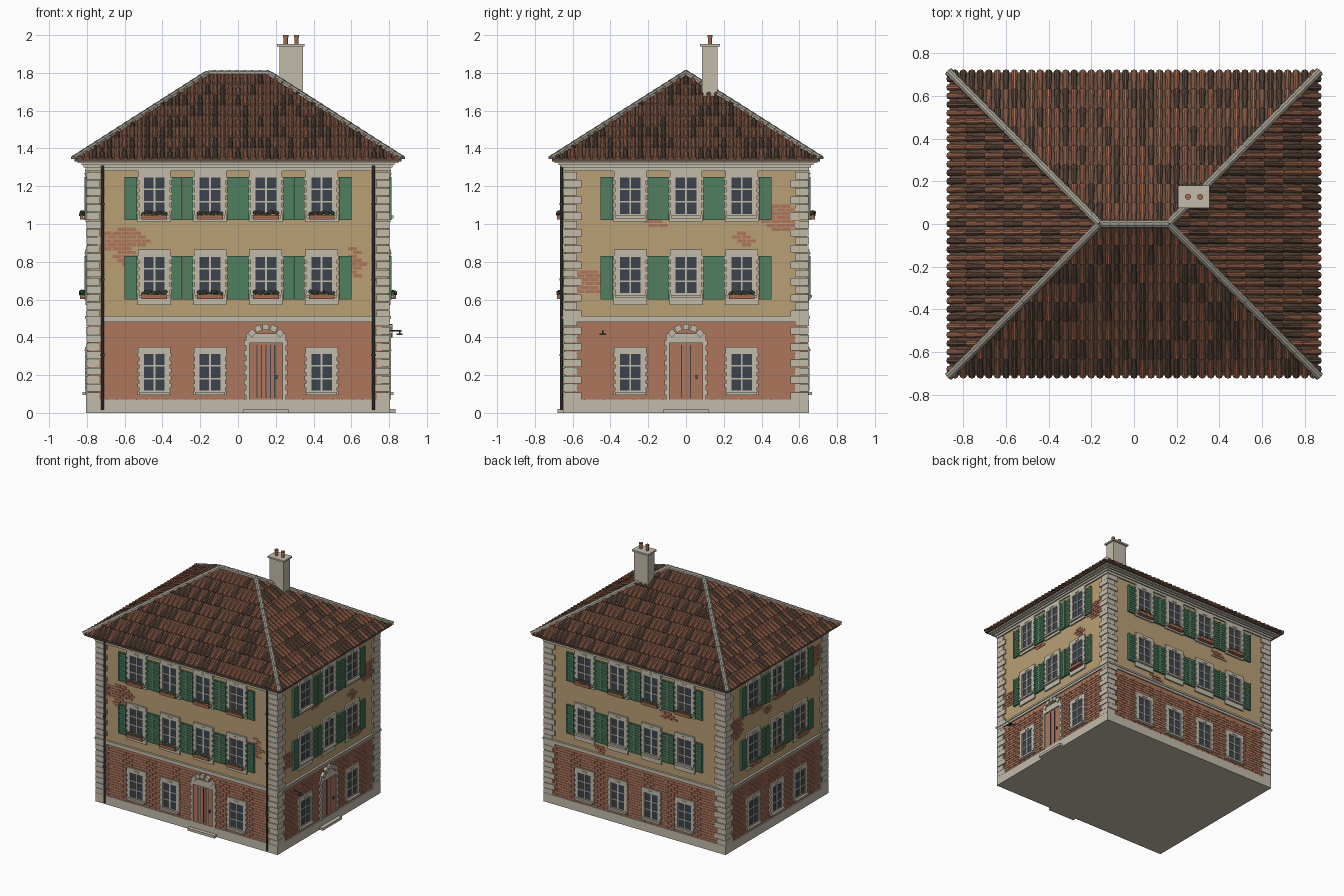
import bpy, bmesh, math, random
from mathutils import Matrix, Vector

random.seed(4)
if "Cube" in bpy.data.objects:
    bpy.data.objects.remove(bpy.data.objects["Cube"], do_unlink=True)

COLOURS = {
    "pale stone": (0.54, 0.50, 0.41), "ochre plaster": (0.49, 0.35, 0.18),
    "red brick": (0.42, 0.18, 0.11), "shutter green": (0.08, 0.21, 0.12),
    "dark glass": (0.045, 0.055, 0.075), "terracotta": (0.36, 0.14, 0.08),
    "brown tile": (0.12, 0.07, 0.048), "ridge grey": (0.36, 0.34, 0.28),
    "dark metal": (0.08, 0.075, 0.065), "flower red": (0.35, 0.03, 0.03),
}
MATS = {}
for name, rgb in COLOURS.items():
    m = bpy.data.materials.new(name)
    m.use_nodes = True
    m.diffuse_color = (*rgb, 1)
    bsdf = m.node_tree.nodes["Principled BSDF"]
    bsdf.inputs["Base Color"].default_value = (*rgb, 1)
    bsdf.inputs["Roughness"].default_value = 0.9
    MATS[name] = m

PARTS = {}
HX, HY = 0.795, 0.64           # half size of the walls
DEPTH = (HY, HX, HY, HX)       # front, left side, back, right side
WIDTH = (HX, HY, HX, HY)


def part(name, mat):
    if name not in PARTS:
        PARTS[name] = (bmesh.new(), mat)
    return PARTS[name][0]


def block(name, mat, x0, x1, y0, y1, z0, z1, mtx=Matrix()):
    size = Matrix.Diagonal((x1 - x0, y1 - y0, z1 - z0, 1))
    mid = Matrix.Translation(((x0 + x1) / 2, (y0 + y1) / 2, (z0 + z1) / 2))
    bmesh.ops.create_cube(part(name, mat), size=1, matrix=mtx @ mid @ size)


def turn(k):
    return Matrix.Rotation(k * math.pi / 2, 4, "Z")


def plate(name, mat, k, u0, u1, z0, z1, out, inn=-0.005):
    """Block on wall k, spanning u and z, standing out from the wall."""
    block(name, mat, u0, u1, -DEPTH[k] - out, -DEPTH[k] - inn, z0, z1, turn(k))


def rod(name, mat, r, p0, p1, segs=10):
    p0, p1 = Vector(p0), Vector(p1)
    d = p1 - p0
    mtx = Matrix.Translation((p0 + p1) / 2) @ d.to_track_quat("Z", "Y").to_matrix().to_4x4()
    bmesh.ops.create_cone(part(name, mat), cap_ends=True, segments=segs,
                          radius1=r, radius2=r, depth=d.length, matrix=mtx)


def barrel(bm, p0, p1, r0, r1, segs=5):
    """Half-round tile from p0 to p1, with a closed lower end."""
    side = (p1 - p0).cross(Vector((0, 0, 1))).normalized()
    up = side.cross(p1 - p0).normalized()
    rings = []
    for p, r in ((p0, r0), (p1, r1)):
        rings.append([bm.verts.new(p + side * r * math.cos(a) + up * r * math.sin(a))
                      for a in (math.pi * i / segs for i in range(segs + 1))])
    for i in range(segs):
        bm.faces.new((rings[0][i], rings[0][i + 1], rings[1][i + 1], rings[1][i]))
    bm.faces.new(rings[1])
    bm.faces.new(rings[0][::-1])


# Openings
COLS4, COLS3 = (-0.443, -0.148, 0.148, 0.443), (-0.295, 0, 0.295)
COLUMNS = (COLS4, COLS3, COLS4, COLS3)
DOORS = {0: 0.148, 1: 0.0}


def window(k, u, z0, z1, plinth):
    plate("window_glass", "dark glass", k, u - 0.062, u + 0.062, z0, z1, 0.006)
    for x in (-0.06, 0, 0.06):
        plate("window_bars", "pale stone", k, u + x - 0.005, u + x + 0.005, z0, z1, 0.011)
    for i in range(4):
        z = z0 + (z1 - z0) * i / 3
        plate("window_bars", "pale stone", k, u - 0.06, u + 0.06, z - 0.004, z + 0.004, 0.010)
    # toothed jambs, lintel and sill
    n = 10
    for s in (-1, 1):
        for i in range(n):
            h = (z1 - z0) / n
            a, b = sorted((u + s * 0.06, u + s * (0.09 if i % 2 else 0.082)))
            plate("window_surrounds", "pale stone", k, a, b, z0 + i * h, z0 + (i + 1) * h, 0.014)
    plate("window_surrounds", "pale stone", k, u - 0.086, u + 0.086, z1, z1 + 0.035, 0.014)
    plate("window_surrounds", "pale stone", k, u - 0.02, u + 0.02, z1 + 0.012, z1 + 0.02, 0.018)
    plate("window_surrounds", "pale stone", k, u - 0.088, u + 0.088, z0 - plinth, z0, 0.012)
    plate("window_sills", "pale stone", k, u - 0.08, u + 0.08, z0 - 0.02, z0 - 0.005, 0.028)


def shutter(k, u0, u1, z0, z1):
    plate("shutters", "shutter green", k, u0, u1, z0, z1, 0.012)
    for a, b in ((u0, u0 + 0.008), (u1 - 0.008, u1)):
        plate("shutters", "shutter green", k, a, b, z0, z1, 0.018)
    for i in range(12):
        z = z0 + (z1 - z0) * i / 12
        plate("shutters", "shutter green", k, u0 + 0.008, u1 - 0.008, z, z + 0.011, 0.016)


def flower_box(k, u, z):
    plate("flower_boxes", "terracotta", k, u - 0.068, u + 0.068, z, z + 0.024, 0.042)
    for i in range(13):
        red = i % 3 == 1
        name, mat = ("flowers", "flower red") if red else ("leaves", "shutter green")
        pos = Vector((u - 0.06 + 0.01 * i, -DEPTH[k] - random.uniform(0.024, 0.038),
                      z + random.uniform(0.026, 0.04)))
        bmesh.ops.create_icosphere(part(name, mat), subdivisions=1, radius=0.008 if red else 0.011,
                                   matrix=turn(k) @ Matrix.Translation(pos))


def door(k, u, slits):
    plate("doors", "red brick", k, u - 0.09, u + 0.09, 0.07, 0.37, 0.007)
    for i in range(slits):
        x = u + 0.14 * ((i + 1) / (slits + 1) - 0.5)
        plate("door_slits", "dark glass", k, x - 0.003, x + 0.003, 0.08, 0.36, 0.009)
    plate("door_handles", "dark metal", k, u + 0.05, u + 0.06, 0.18, 0.2, 0.016)
    for s in (-1, 1):
        for i in range(12):
            a, b = sorted((u + s * 0.087, u + s * (0.115 if i % 2 else 0.106)))
            plate("door_surrounds", "pale stone", k, a, b, 0.07 + i * 0.026, 0.096 + i * 0.026, 0.016)
    plate("door_surrounds", "pale stone", k, u - 0.106, u + 0.106, 0.37, 0.42, 0.016)
    # arch stones over the lintel
    for i in range(-2, 3):
        ang = i * 0.42
        at = Matrix.Translation((u + 0.1 * math.sin(ang), -DEPTH[k], 0.355 + 0.1 * math.cos(ang)))
        block("door_arches", "pale stone", -0.017, 0.017, -0.024, 0, -0.016, 0.016,
              turn(k) @ at @ Matrix.Rotation(ang, 4, "Y"))
    plate("door_steps", "pale stone", k, u - 0.12, u + 0.12, 0, 0.02, 0.04)


# Wall masses
block("plinth", "pale stone", -0.805, 0.805, -0.65, 0.65, 0, 0.07)
block("brick_storey", "red brick", -HX, HX, -HY, HY, 0.07, 0.49)
block("plaster_storeys", "ochre plaster", -HX, HX, -HY, HY, 0.49, 1.3)
for z0, z1, out in ((0.48, 0.5, 0.01), (0.498, 0.512, 0.016), (1.28, 1.3, 0.012),
                    (1.298, 1.315, 0.022), (1.312, 1.328, 0.034)):
    block("stone_bands", "pale stone", -HX - out, HX + out, -HY - out, HY + out, z0, z1)

BRICK_W, BRICK_H = 0.052, 0.0205


def lay_bricks(name, k, z0, z1, keep, out):
    for row in range(int((z1 - z0) / BRICK_H)):
        z = z0 + row * BRICK_H
        u = -WIDTH[k] + (row % 2) * BRICK_W / 2
        while u < WIDTH[k] - BRICK_W:
            if keep(u + BRICK_W / 2, z + BRICK_H / 2):
                plate(name, "red brick", k, u, u + BRICK_W - 0.004, z, z + BRICK_H - 0.003, out)
            u += BRICK_W


# Patches of bare brick: centre u, centre z, half width, half height
PATCHES = (((-0.6, 0.92, 0.14, 0.06), (-0.59, 0.84, 0.06, 0.06), (0.62, 0.8, 0.05, 0.08)),
           ((0.5, 1.05, 0.09, 0.08), (0.31, 0.92, 0.06, 0.04), (-0.52, 0.7, 0.09, 0.08),
            (-0.16, 1.0, 0.06, 0.03)),
           ((0.3, 0.97, 0.08, 0.03), (-0.3, 0.55, 0.07, 0.03)),
           ((-0.5, 0.95, 0.1, 0.08), (0.5, 1.15, 0.07, 0.08), (-0.1, 0.95, 0.06, 0.04)))

for k in range(4):
    lay_bricks("wall_bricks", k, 0.07, 0.48, lambda u, z: True, 0.003)
    lay_bricks("bare_patches", k, 0.512, 1.27, lambda u, z: any(
        math.hypot((u - a) / w, (z - b) / h) < random.uniform(0.8, 1.15)
        for a, b, w, h in PATCHES[k]), 0.004)
    cols = COLUMNS[k]
    for u in cols:
        if DOORS.get(k) == u:
            door(k, u, 2 if k else 5)
        else:
            window(k, u, 0.115, 0.315, 0.02)
        for z in (0.63, 1.05):
            window(k, u, z, z + 0.2, 0.06 if z < 1 else 0.04)
            for s in (-1, 1):
                reach = 0.157 if u == s * cols[-1] else 0.147
                shutter(k, *sorted((u + s * 0.091, u + s * reach)), z - 0.03, z + 0.2)
            if k in (0, 3) or (k == 2 and z > 1) or (k == 1 and z < 1 and u > 0.2):
                flower_box(k, u, z - 0.027)
    # corner stones, alternating long and short
    n, h = 28, 1.21 / 28
    for i in range(n):
        z = 0.07 + i * h
        long = (i + k) % 2
        for s in (-1, 1):
            w = 0.088 if long else 0.062
            a, b = sorted((s * (WIDTH[k] + 0.008), s * (WIDTH[k] - w)))
            plate("corner_stones", "pale stone", k, a, b, z, z + h - 0.004, 0.011 if long else 0.008)

# Rain pipes with brackets
for s in (-1, 1):
    rod("rain_pipes", "dark metal", 0.008, (s * 0.717, -0.66, 0.015), (s * 0.717, -0.66, 1.31))
    for z in (0.3, 0.7, 1.1):
        rod("rain_pipes", "dark metal", 0.011, (s * 0.717, -0.66, z), (s * 0.717, -0.66, z + 0.012))

# Wall lamp beside the side door
rod("wall_lamp", "dark metal", 0.004, (0.79, -0.44, 0.435), (0.865, -0.44, 0.435), 6)
block("wall_lamp", "dark metal", 0.84, 0.872, -0.457, -0.423, 0.413, 0.42)
rod("wall_lamp", "dark metal", 0.004, (0.857, -0.44, 0.415), (0.857, -0.44, 0.435), 6)

# Hipped roof body
EX, EY, RIDGE, Z_EAVE, Z_TOP = 0.865, 0.71, 0.16, 1.345, 1.795
block("soffit", "pale stone", -EX + 0.015, EX - 0.015, -EY + 0.015, EY - 0.015, 1.322, 1.334)
bm = part("roof_body", "brown tile")
pts = [(x, y, z) for x in (-EX, EX) for y in (-EY, EY) for z in (1.332, Z_EAVE)]
pts += [(-RIDGE, 0, Z_TOP), (RIDGE, 0, Z_TOP)]
bmesh.ops.convex_hull(bm, input=[bm.verts.new(p) for p in pts])

# Barrel tiles on each slope, trimmed at the hips
ROWS, PITCH = 8, 0.04
for k in range(4):
    run, flat, off = (EY, RIDGE, 0) if k % 2 == 0 else (EX - RIDGE, 0, RIDGE)
    half = EX if k % 2 == 0 else EY
    for name, mat in (("light_tiles", "terracotta"), ("dark_tiles", "brown tile")):
        tiles = bmesh.new()
        rng = random.Random(k)
        for c in range(-int(half / PITCH), int(half / PITCH) + 1):
            for r in range(ROWS):
                light = rng.random() < 0.6
                v0, v1 = run * r / ROWS, run * (r + 1) / ROWS + 0.006
                if light != (mat == "terracotta") or abs(c * PITCH) > flat + (half - flat) * v1 / run + PITCH:
                    continue
                slope = (Z_TOP - Z_EAVE) / run
                barrel(tiles, Vector((c * PITCH, -off - v0, Z_TOP - slope * v0 - 0.004)),
                       Vector((c * PITCH, -off - v1, Z_TOP - slope * v1 + 0.004)), 0.011, 0.015)
        for s in (-1, 1):
            bmesh.ops.bisect_plane(tiles, geom=tiles.verts[:] + tiles.edges[:] + tiles.faces[:],
                                   plane_co=(s * flat, -off, 0), plane_no=(s * run, half - flat, 0),
                                   clear_outer=True)
        tiles.transform(turn(k))
        mesh = bpy.data.meshes.new("tmp")
        tiles.to_mesh(mesh)
        tiles.free()
        part(name, mat).from_mesh(mesh)
        bpy.data.meshes.remove(mesh)

# Ridge and hip caps
lines = [((-RIDGE, 0, Z_TOP), (RIDGE, 0, Z_TOP), 8)]
lines += [((sx * RIDGE, 0, Z_TOP), (sx * EX, sy * EY, Z_EAVE), 18) for sx in (-1, 1) for sy in (-1, 1)]
for a, b, n in lines:
    a, b = Vector(a), Vector(b)
    for i in range(n):
        barrel(part("ridge_caps", "ridge grey"), a.lerp(b, i / n), a.lerp(b, (i + 1.08) / n), 0.018, 0.021)

# Chimney with two pots
block("chimney", "pale stone", 0.22, 0.343, 0.085, 0.168, 1.6, 1.94)
block("chimney_cap", "pale stone", 0.207, 0.353, 0.075, 0.18, 1.94, 1.953)
for x in (0.253, 0.31):
    rod("chimney_pots", "terracotta", 0.011, (x, 0.127, 1.95), (x, 0.127, 1.99), 12)
    rod("chimney_pots", "terracotta", 0.014, (x, 0.127, 1.988), (x, 0.127, 2.0), 12)

# Turn the gathered parts into objects
for name, (bm, mat) in PARTS.items():
    bmesh.ops.recalc_face_normals(bm, faces=bm.faces)
    mesh = bpy.data.meshes.new(name)
    bm.to_mesh(mesh)
    bm.free()
    mesh.materials.append(MATS[mat])
    bpy.context.collection.objects.link(bpy.data.objects.new(name, mesh))
